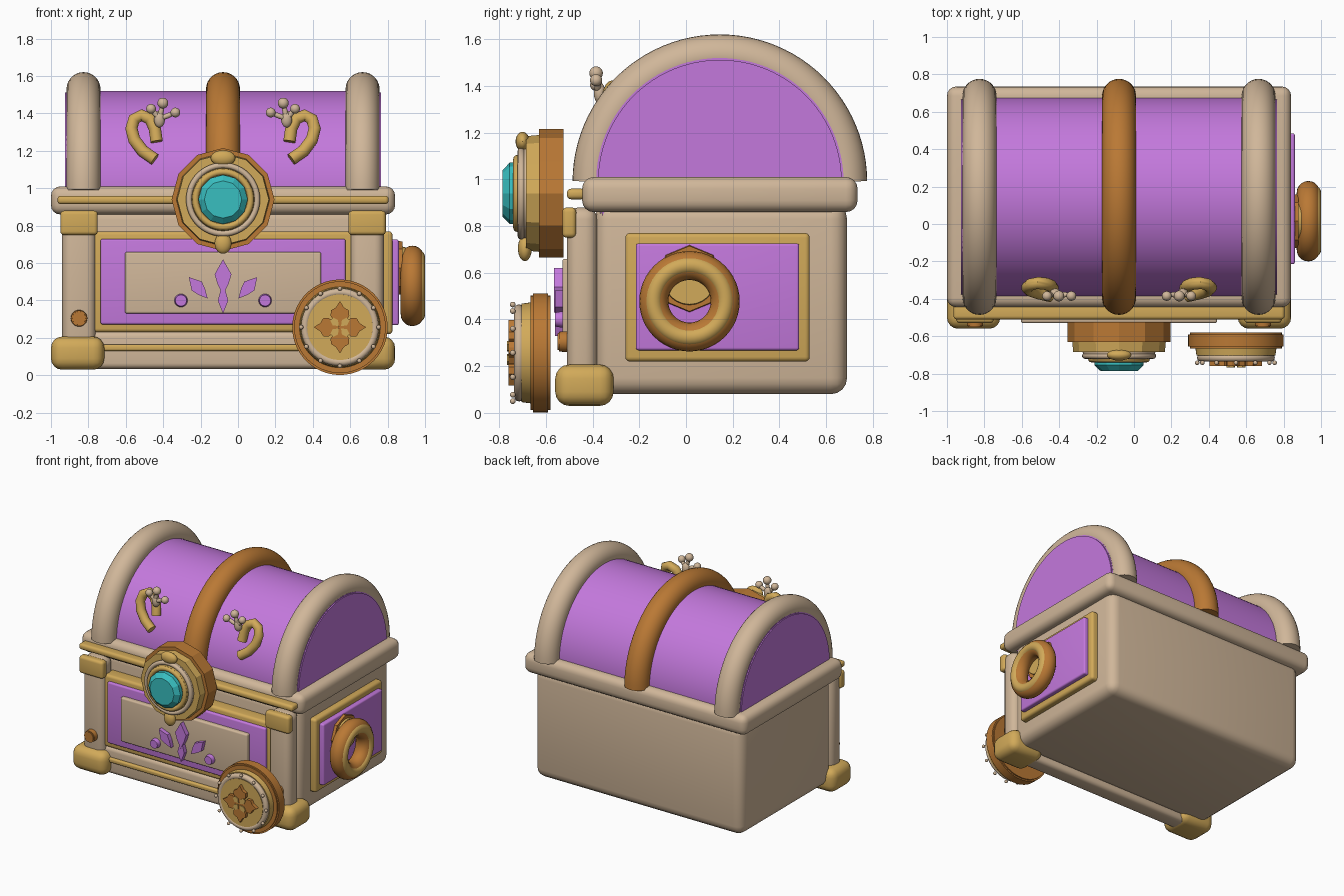
import bpy, bmesh, math
from mathutils import Matrix, Vector

if "Cube" in bpy.data.objects:
    bpy.data.objects.remove(bpy.data.objects["Cube"], do_unlink=True)

MID = -0.08  # chest centre line in x


def material(name, rgb):
    m = bpy.data.materials.new(name)
    m.use_nodes = True
    m.diffuse_color = (*rgb, 1)
    m.node_tree.nodes["Principled BSDF"].inputs["Base Color"].default_value = (*rgb, 1)
    return m


TAN = material("tan stone", (0.63, 0.47, 0.32))
PURPLE = material("purple", (0.55, 0.19, 0.72))
GOLD = material("gold", (0.64, 0.40, 0.10))
BROWN = material("copper brown", (0.49, 0.19, 0.035))
TEAL = material("teal gem", (0.04, 0.52, 0.53))


def finish(name, bm, mat, smooth=True, angle=35):
    bmesh.ops.recalc_face_normals(bm, faces=bm.faces)
    me = bpy.data.meshes.new(name)
    bm.to_mesh(me)
    bm.free()
    ob = bpy.data.objects.new(name, me)
    bpy.context.collection.objects.link(ob)
    me.materials.append(mat)
    if smooth:
        me.shade_smooth()
        me.set_sharp_from_angle(angle=math.radians(angle))
    return ob


def box(name, mat, x, y, z, bevel=0.02, segments=4):
    """Rounded box from (min, max) ranges."""
    bm = bmesh.new()
    bmesh.ops.create_cube(bm, size=1)
    for v in bm.verts:
        v.co = [r[0] + (c + 0.5) * (r[1] - r[0]) for c, r in zip(v.co, (x, y, z))]
    bmesh.ops.bevel(bm, geom=bm.edges[:], offset=bevel, segments=segments,
                    profile=0.5, affect='EDGES')
    return finish(name, bm, mat)


def disc(name, mat, axis, centre, r1, r2, depth, sides=48, bevel=0.0):
    """Disc from centre outwards along axis, r1 at the base and r2 at the far end."""
    bm = bmesh.new()
    bmesh.ops.create_cone(bm, cap_ends=True, segments=sides, radius1=r1, radius2=r2, depth=depth)
    if bevel:
        rims = [e for e in bm.edges if abs(e.verts[0].co.z - e.verts[1].co.z) < 1e-5]
        bmesh.ops.bevel(bm, geom=rims, offset=bevel, segments=2, affect='EDGES')
    rot = Vector((0, 0, 1)).rotation_difference(Vector(axis)).to_matrix().to_4x4()
    bmesh.ops.transform(bm, verts=bm.verts, matrix=Matrix.Translation(centre) @ rot
                        @ Matrix.Translation((0, 0, depth / 2)))
    return finish(name, bm, mat, sides > 16)


def ellipsoid(name, mat, centre, size, tilt=0.0):
    bm = bmesh.new()
    bmesh.ops.create_uvsphere(bm, u_segments=20, v_segments=12, radius=1)
    bmesh.ops.transform(bm, verts=bm.verts, matrix=Matrix.Translation(centre)
                        @ Matrix.Rotation(tilt, 4, 'Y') @ Matrix.Diagonal((*size, 1)))
    return finish(name, bm, mat)


def tube(name, mat, path, radius, closed=False, sides=20):
    """Round tube swept along a list of points, with flat ends."""
    bm = bmesh.new()
    pts = [Vector(p) for p in path]
    n = len(pts)
    normal = (pts[1] - pts[0]).cross(pts[2] - pts[1]).normalized()
    rings = []
    for i, p in enumerate(pts):
        a = pts[(i - 1) % n] if closed else pts[max(i - 1, 0)]
        b = pts[(i + 1) % n] if closed else pts[min(i + 1, n - 1)]
        side = (b - a).normalized().cross(normal).normalized()
        rings.append([bm.verts.new(p + radius * (math.cos(t) * side + math.sin(t) * normal))
                      for t in (2 * math.pi * k / sides for k in range(sides))])
    for i in range(n if closed else n - 1):
        a, b = rings[i], rings[(i + 1) % n]
        for k in range(sides):
            bm.faces.new((a[k], a[k - 1], b[k - 1], b[k]))
    if not closed:
        bm.faces.new(rings[0])
        bm.faces.new(rings[-1])
    return finish(name, bm, mat, angle=50)


def circle(axis, centre, r, start=0, sweep=360, n=48):
    """Points round a circle facing x or y."""
    count = n if sweep == 360 else n + 1
    out = []
    for i in range(count):
        t = math.radians(start + sweep * i / n)
        u, w = r * math.cos(t), r * math.sin(t)
        out.append(Vector(centre) + Vector((0, u, w) if axis == 'x' else (u, 0, w)))
    return out


def plate(name, mat, outline, centre, angle, depth):
    """Flat shape in the front plane, rotated about its centre, thickened to the front."""
    bm = bmesh.new()
    c, s = math.cos(angle), math.sin(angle)
    face = bm.faces.new([bm.verts.new((centre[0] + c * u - s * w, centre[1],
                                       centre[2] + s * u + c * w)) for u, w in outline])
    out = bmesh.ops.extrude_face_region(bm, geom=[face])['geom']
    bmesh.ops.translate(bm, vec=(0, -depth, 0),
                        verts=[g for g in out if isinstance(g, bmesh.types.BMVert)])
    return finish(name, bm, mat, False)


# Chest body, rim and front beam
box("body", TAN, (-0.94, 0.78), (-0.39, 0.69), (0.08, 0.9), 0.07)
box("rim", TAN, (-1.0, 0.84), (-0.445, 0.735), (0.86, 1.01), 0.05)
box("rim_front_bar", GOLD, (-0.965, 0.805), (-0.51, -0.43), (0.915, 0.96), 0.018)
box("bottom_beam", TAN, (-0.8, 0.64), (-0.48, -0.35), (0.035, 0.235), 0.03)
box("bottom_beam_trim", GOLD, (-0.75, 0.59), (-0.5, -0.45), (0.13, 0.165), 0.012)

# Corner posts, caps, feet and studs
for side, s in (("right", -1), ("left", 1)):
    def span(a, b):
        return sorted((MID + s * a, MID + s * b))
    box(side + "_post", TAN, span(0.68, 0.86), (-0.51, -0.38), (0.1, 0.88), 0.05)
    box(side + "_post_cap", GOLD, span(0.67, 0.87), (-0.53, -0.47), (0.75, 0.88), 0.02)
    box(side + "_foot", GOLD, span(0.635, 0.92), (-0.56, -0.31), (0.03, 0.207), 0.06)
    disc(side + "_post_stud", BROWN, (0, -1, 0), (MID + s * 0.77, -0.5, 0.305),
         0.045, 0.042, 0.05, 24, 0.006)

# Front panel with leaf ornament
box("front_frame", GOLD, (-0.78, 0.62), (-0.48, -0.37), (0.23, 0.77), 0.02)
box("front_panel", PURPLE, (-0.735, 0.575), (-0.5, -0.42), (0.272, 0.73), 0.012)
box("front_plaque", TAN, (-0.605, 0.445), (-0.53, -0.45), (0.33, 0.66), 0.012)
leaf = [(0, -0.09), (0.03, -0.03), (0.045, 0.02), (0, 0.1), (-0.045, 0.02), (-0.03, -0.03)]
small = [(0.8 * u, 0.8 * w) for u, w in leaf]
plate("centre_leaf", PURPLE, leaf, (MID, -0.525, 0.52), 0, 0.04)
plate("centre_stem", PURPLE, [(0, -0.07), (0.028, 0), (0, 0.1), (-0.028, 0)],
      (MID, -0.525, 0.4), 0, 0.036)
for s in (-1, 1):
    plate("side_leaf", PURPLE, small, (MID + s * 0.13, -0.525, 0.465), -s * 0.72, 0.036)
    disc("leaf_dot", PURPLE, (0, -1, 0), (MID + s * 0.225, -0.525, 0.4), 0.036, 0.03, 0.036, 24)

# Barrel lid and its three arches
lid_y, lid_z = 0.145, 0.99
disc("lid", PURPLE, (1, 0, 0), (-0.925, lid_y, lid_z), 0.53, 0.53, 1.69, 96, 0.008)
for name, x, mat in (("right_arch", -0.826, TAN), ("middle_arch", MID, BROWN),
                     ("left_arch", 0.666, TAN)):
    tube(name, mat, circle('x', (x, lid_y, lid_z), 0.54, 0, 180), 0.091, sides=28)

# Hooked horns with small fingers on the lid
for s in (-1, 1):
    def at(x, y, z):
        return (MID + s * x, y, z)
    hook = [at(0.365, -0.385, 1.155), at(0.43, -0.37, 1.2), at(0.475, -0.355, 1.26),
            at(0.49, -0.34, 1.32), at(0.475, -0.325, 1.37), at(0.435, -0.315, 1.39),
            at(0.39, -0.32, 1.37), at(0.365, -0.33, 1.32), at(0.355, -0.345, 1.25)]
    tube("lid_horn", GOLD, hook, 0.033)
    ellipsoid("finger_palm", TAN, at(0.34, -0.37, 1.37), (0.03, 0.025, 0.045))
    for dx, z, r in ((0.385, 1.425, 0.026), (0.322, 1.455, 0.029), (0.255, 1.405, 0.026)):
        ellipsoid("finger_tip", TAN, at(dx, -0.385, z), (r, r, r))
        ellipsoid("finger", TAN, at((dx + 0.34) / 2, -0.378, (z + 1.37) / 2),
                  (0.014, 0.014, 0.045), math.atan2(s * (dx - 0.34), z - 1.37))

# Lock medallion with gem
front = (0, -1, 0)
for name, mat, y, r1, r2, d, sides in (
        ("lock_base", BROWN, -0.525, 0.275, 0.275, 0.105, 12),
        ("lock_plate", GOLD, -0.63, 0.25, 0.245, 0.055, 12),
        ("lock_step", TAN, -0.68, 0.195, 0.19, 0.03, 48),
        ("lock_collar", GOLD, -0.7, 0.17, 0.165, 0.025, 48),
        ("gem_girdle", TEAL, -0.72, 0.132, 0.132, 0.035, 12),
        ("gem_crown", TEAL, -0.755, 0.132, 0.1, 0.03, 12)):
    disc(name, mat, front, (MID, y, 0.94), r1, r2, d, sides)
tube("lock_ring", TAN, circle('y', (MID, -0.705, 0.94), 0.182), 0.016, True, 12)
tube("gem_ring", GOLD, circle('y', (MID, -0.722, 0.94), 0.147), 0.018, True, 12)
ellipsoid("lock_top_bead", GOLD, (MID, -0.7, 1.162), (0.066, 0.03, 0.042))
ellipsoid("lock_bottom_bead", GOLD, (MID, -0.69, 0.705), (0.045, 0.03, 0.055))

# Round shield at the front corner
sx, sz = 0.545, 0.257
disc("shield_base", BROWN, front, (sx, -0.58, sz), 0.255, 0.255, 0.085, 64, 0.01)
disc("shield_plate", GOLD, front, (sx, -0.66, sz), 0.217, 0.21, 0.05, 64, 0.006)
disc("shield_centre", GOLD, front, (sx, -0.7, sz), 0.175, 0.175, 0.035, 64)
tube("shield_ring", TAN, circle('y', (sx, -0.715, sz), 0.187), 0.021, True, 12)
for p in circle('y', (sx, -0.742, sz), 0.207, n=12):
    ellipsoid("shield_bead", TAN, p, (0.012, 0.012, 0.012))
petal = [(0, 0), (0.05, 0.06), (0.048, 0.09), (0.022, 0.105), (0, 0.14),
         (-0.022, 0.105), (-0.048, 0.09), (-0.05, 0.06)]
cross = [(0, 0.008), (0.02, 0.035), (0.011, 0.062), (-0.011, 0.062), (-0.02, 0.035)]
for k in range(4):
    turn = k * math.pi / 2
    plate("shield_petal", BROWN, petal, (sx, -0.73, sz), turn, 0.03)
    plate("shield_cross", GOLD, cross, (sx, -0.758, sz), turn + math.pi / 4, 0.008)

# Side panel with ring handle
out = (1, 0, 0)
box("side_frame", GOLD, (0.74, 0.826), (-0.26, 0.53), (0.22, 0.77), 0.02)
box("side_panel", PURPLE, (0.78, 0.86), (-0.215, 0.485), (0.268, 0.726), 0.012)
disc("handle_mount", BROWN, out, (0.85, 0.015, 0.575), 0.145, 0.14, 0.03, 8)
disc("handle_boss", GOLD, out, (0.87, 0.015, 0.575), 0.115, 0.11, 0.025, 24)
tube("handle_ring", BROWN, circle('x', (0.932, 0.015, 0.478), 0.153), 0.062, True)
tube("handle_ring_face", GOLD, circle('x', (0.962, 0.015, 0.478), 0.154), 0.038, True)
